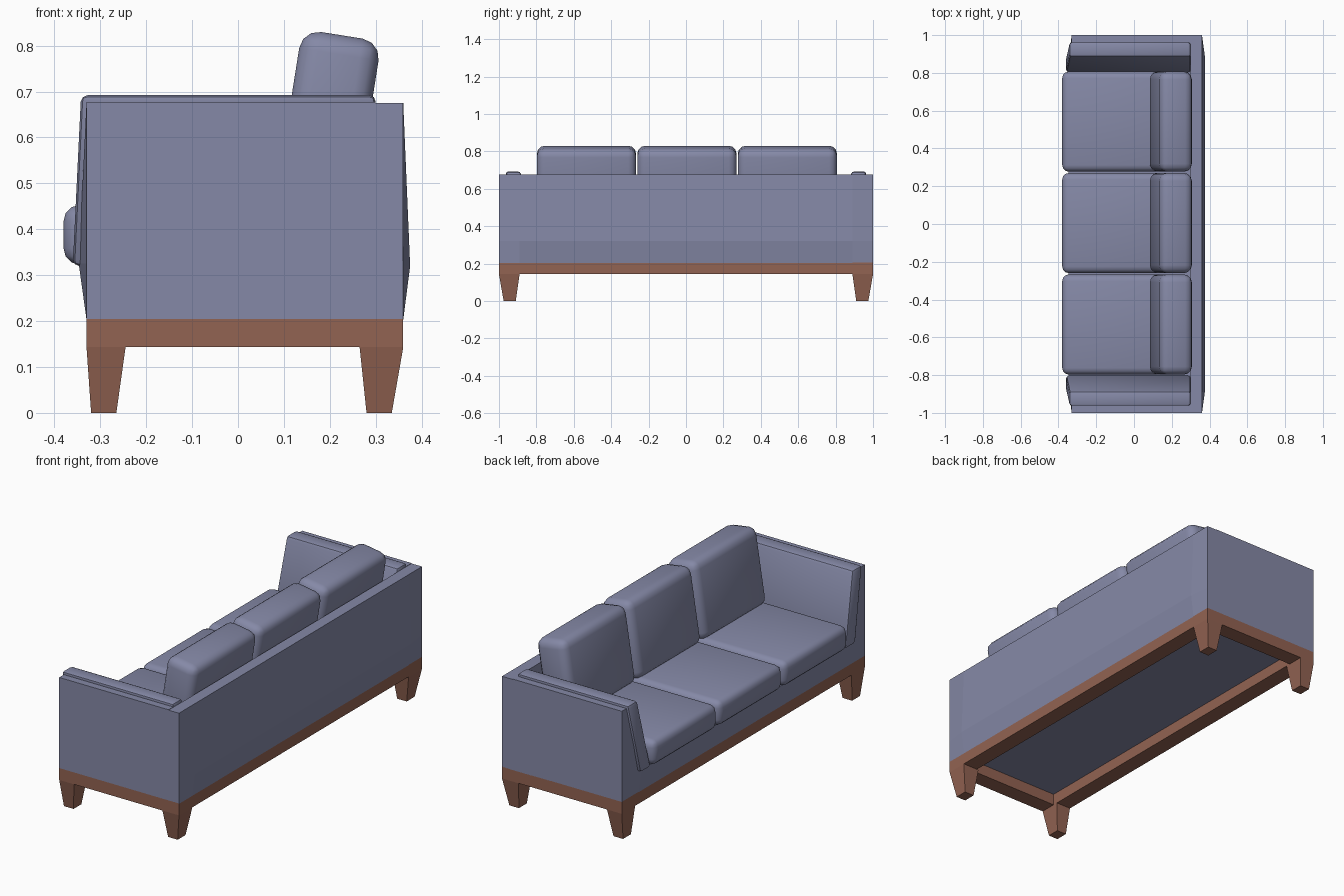
import bpy, bmesh, math
from mathutils import Matrix

if "Cube" in bpy.data.objects:
    bpy.data.objects.remove(bpy.data.objects["Cube"])


def material(name, rgb):
    m = bpy.data.materials.new(name)
    m.diffuse_color = (*rgb, 1)
    m.use_nodes = True
    m.node_tree.nodes["Principled BSDF"].inputs["Base Color"].default_value = m.diffuse_color
    return m


FABRIC = material("slate blue fabric", (0.235, 0.25, 0.385))
WOOD = material("brown wood", (0.29, 0.125, 0.085))


def finish(name, bm, mat, bevel=0, segments=2):
    bmesh.ops.recalc_face_normals(bm, faces=bm.faces[:])
    if bevel:
        bmesh.ops.bevel(bm, geom=bm.edges[:], offset=bevel, segments=segments,
                        profile=0.5, affect='EDGES', clamp_overlap=True)
    me = bpy.data.meshes.new(name)
    bm.to_mesh(me)
    bm.free()
    me.materials.append(mat)
    ob = bpy.data.objects.new(name, me)
    bpy.context.collection.objects.link(ob)
    if bevel:
        bpy.ops.object.select_all(action='DESELECT')
        ob.select_set(True)
        bpy.context.view_layer.objects.active = ob
        bpy.ops.object.shade_smooth_by_angle(angle=math.radians(35))
    return ob


def hexa(name, bottom, top, mat, bevel=0, segments=2):
    """Six-sided block from a bottom and a top ring of four points."""
    bm = bmesh.new()
    b = [bm.verts.new(p) for p in bottom]
    t = [bm.verts.new(p) for p in top]
    bm.faces.new(b)
    bm.faces.new(t)
    for i in range(4):
        j = (i + 1) % 4
        bm.faces.new((b[i], b[j], t[j], t[i]))
    return finish(name, bm, mat, bevel, segments)


def rect(x0, x1, y0, y1, z):
    return [(x0, y0, z), (x1, y0, z), (x1, y1, z), (x0, y1, z)]


def bulged_panel(name, x_in, x_out, bulge, ys, zs):
    """Panel whose outer face swells by bulge along the second height."""
    bm = bmesh.new()
    outer = [[bm.verts.new((x_out + (bulge if k == 1 and 0 < j < 3 else 0), y, z))
              for j, y in enumerate(ys)] for k, z in enumerate(zs)]
    inner = [[bm.verts.new((x_in, y, z)) for y in ys] for z in zs]
    n = len(zs)
    for k in range(n - 1):
        for j in range(3):
            for g in (outer, inner):
                bm.faces.new((g[k][j], g[k][j + 1], g[k + 1][j + 1], g[k + 1][j]))
        for j in (0, 3):
            bm.faces.new((outer[k][j], inner[k][j], inner[k + 1][j], outer[k + 1][j]))
    for k in (0, n - 1):
        for j in range(3):
            bm.faces.new((outer[k][j], outer[k][j + 1], inner[k][j + 1], inner[k][j]))
    return finish(name, bm, FABRIC)


def cushion(name, size, loc, tilt, bevel):
    bm = bmesh.new()
    bmesh.ops.create_cube(bm, size=1, matrix=Matrix.Diagonal((*size, 1)))
    ob = finish(name, bm, FABRIC, bevel, 3)
    ob.location = loc
    ob.rotation_euler = (0, math.radians(tilt), 0)


# Wooden base rails
XF, XB = -0.33, 0.36
W = 0.085
for name, r in (("front_rail", (XF, XF + W, -1, 1)), ("back_rail", (XB - W, XB, -1, 1)),
                ("left_rail", (XF + W, XB - W, -1, -1 + W)),
                ("right_rail", (XF + W, XB - W, 1 - W, 1))):
    hexa(name, rect(*r, 0.143), rect(*r, 0.205), WOOD)

# Tapered corner legs
for s in (-1, 1):
    for name, top, bot in (("front_leg", (XF, -0.245), (-0.32, -0.265)),
                           ("back_leg", (0.265, XB), (0.28, 0.335))):
        hexa(name, rect(*bot, s * 0.91, s * 0.975, 0),
             rect(*top, s * 0.89, s * 1.0, 0.143), WOOD)

# Seat base and back panel
bulged_panel("seat_base", 0.30, XF, -0.017, (-1, -0.86, 0.86, 1), (0.203, 0.325))
bulged_panel("back_panel", 0.30, XB, 0.015, (-1, -0.89, 0.89, 1), (0.203, 0.32, 0.675))

# Arms: a wedge-shaped outer wall with a leaning inner pad
for s in (-1, 1):
    hexa("arm_wall",
         [(XF, s, 0.325), (0.30, s, 0.325), (0.30, s * 0.86, 0.325), (-0.347, s * 0.86, 0.325)],
         [(XF, s, 0.677), (0.30, s, 0.677), (0.30, s * 0.95, 0.677), (XF, s * 0.95, 0.677)], FABRIC)
    hexa("arm_pad",
         rect(-0.36, 0.30, s * 0.80, s * 0.885, 0.32),
         rect(-0.342, 0.30, s * 0.885, s * 0.965, 0.692), FABRIC, 0.014)

# Three seat cushions and three back cushions
for i in (-1, 0, 1):
    y = i * 0.537 + 0.005
    cushion("seat_cushion", (0.66, 0.53, 0.13), (-0.05, y, 0.388), 0, 0.035)
    cushion("back_cushion", (0.175, 0.53, 0.40), (0.195, y, 0.625), 9, 0.042)
